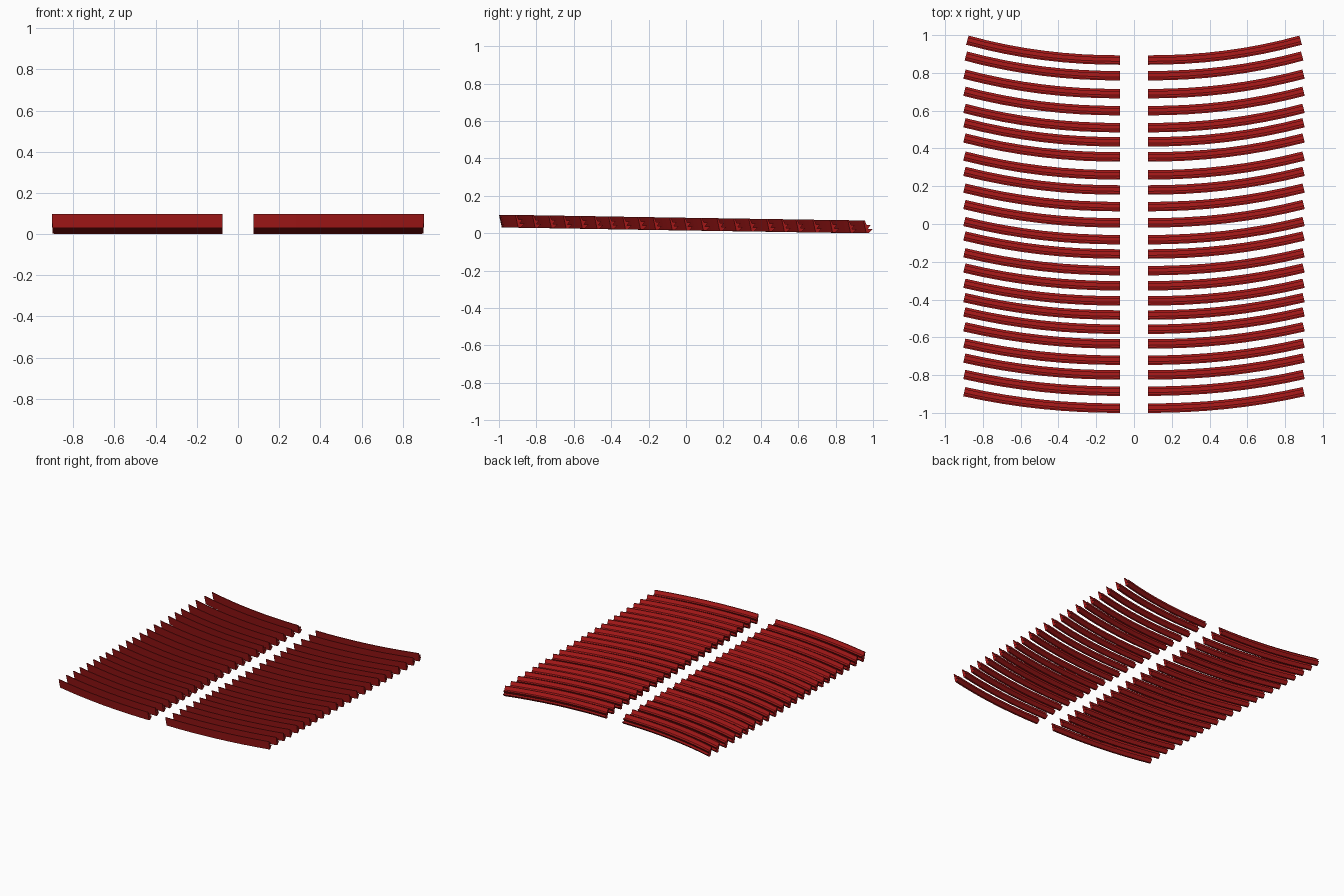
import bpy, bmesh, math

if "Cube" in bpy.data.objects:
    bpy.data.objects.remove(bpy.data.objects["Cube"])

red = bpy.data.materials.new("dark_red")
red.diffuse_color = (0.42, 0.01, 0.01, 1)
red.use_nodes = True
red.node_tree.nodes["Principled BSDF"].inputs["Base Color"].default_value = red.diffuse_color

# Stepped slat section: (depth behind the front edge, height)
PROFILE = [(0, .068), (.007, .068), (.018, .043), (.039, .043),
           (.023, .021), (.050, .021), (.029, 0), (.015, 0)]

# y of each slat's front edge at the centre gap, back to front
FRONT_Y = [.843, .760, .665, .575, .485, .410, .330, .235, .155, .067,
           -.019, -.108, -.184, -.272, -.352, -.432, -.507, -.582, -.660,
           -.746, -.824, -.910, -1.0]
INNER_X = .075
SEGMENTS = 8


def make_slat(i, y0):
    """One curved louvre blade, mirrored to the other side."""
    k = i / (len(FRONT_Y) - 1)
    rise = .106 - .018 * k
    base_z = .030 * k
    outer_x = (.889, .897)[i] if i < 2 else .904
    length = outer_x - INNER_X
    bm = bmesh.new()
    rings = []
    for s in range(SEGMENTS + 1):
        t = s / SEGMENTS
        a = math.atan(2.1 * rise * t ** 1.1 / length)
        x, y = INNER_X + length * t, y0 + rise * t ** 2.1
        rings.append([bm.verts.new((x - d * math.sin(a), y + d * math.cos(a), base_z + h))
                      for d, h in PROFILE])
    n = len(PROFILE)
    for r, q in zip(rings, rings[1:]):
        for j in range(n):
            bm.faces.new((r[j], r[(j + 1) % n], q[(j + 1) % n], q[j]))
    bm.faces.new(rings[0])
    bm.faces.new(rings[-1])
    bmesh.ops.recalc_face_normals(bm, faces=bm.faces)
    name = f"louvre_slat_{i + 1:02d}"
    mesh = bpy.data.meshes.new(name)
    bm.to_mesh(mesh)
    bm.free()
    mesh.materials.append(red)
    ob = bpy.data.objects.new(name, mesh)
    bpy.context.collection.objects.link(ob)
    mirror = ob.modifiers.new("mirror", 'MIRROR')
    mirror.use_axis = (True, False, False)
    mirror.use_mirror_merge = False


for i, y in enumerate(FRONT_Y):
    make_slat(i, y)
